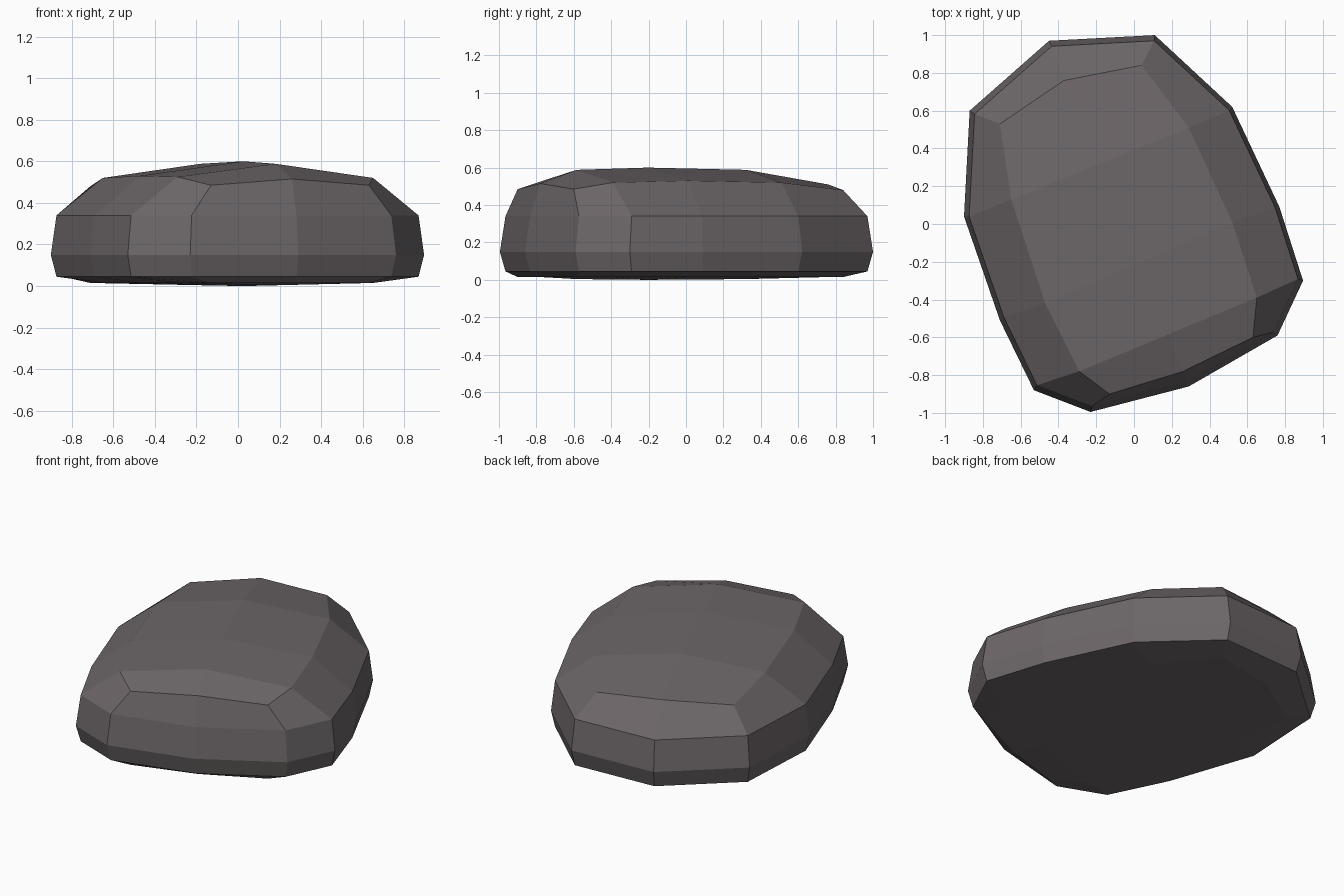
import bpy, bmesh

if "Cube" in bpy.data.objects:
    bpy.data.objects.remove(bpy.data.objects["Cube"])

# Widest outline (anticlockwise seen from below: clockwise from back left)
outline = [(-.87, .60), (-.45, .97), (.11, 1.0), (.52, .62), (.77, .09), (.895, -.30),
           (.76, -.59), (.29, -.86), (-.23, -.995), (-.53, -.88), (-.71, -.51), (-.90, .04)]
# Shoulder outline where the sides turn into the crown, with heights
shoulder = [(-.71, .53, .48), (-.37, .76, .51), (.04, .84, .48), (.29, .51, .52),
            (.52, .01, .53), (.65, -.39, .52), (.63, -.60, .485), (.26, -.78, .515),
            (-.13, -.90, .485), (-.29, -.78, .525), (-.47, -.42, .53), (-.65, .13, .52)]
N = len(outline)

bm = bmesh.new()


def ring(points):
    return [bm.verts.new(p) for p in points]


def scaled(s, z):
    return [(x * s, y * s, z) for x, y in outline]


def cap(r, z_mid, z_end):
    """Close a ring with a 2 x 4 grid of quads around three spine points."""
    spine = []
    for a, b, z in ((3, 11, z_end), (4, 10, z_mid), (5, 9, z_end)):
        m = (r[a].co + r[b].co) / 2
        spine.append(bm.verts.new((m.x, m.y, z)))
    left = [r[0], r[11], r[10], r[9], r[8]]
    mid = [r[1], *spine, r[7]]
    right = [r[2], r[3], r[4], r[5], r[6]]
    for a, b in ((left, mid), (mid, right)):
        for i in range(4):
            bm.faces.new((a[i], b[i], b[i + 1], a[i + 1]))


# Stacked rings from underside to shoulder
rings = [ring([(x, y, .015) for x, y, z in shoulder]),
         ring(scaled(.97, .045)), ring(scaled(1, .15)),
         ring(scaled(.97, .34)), ring(shoulder)]
for lo, hi in zip(rings, rings[1:]):
    for i in range(N):
        j = (i + 1) % N
        bm.faces.new((lo[i], lo[j], hi[j], hi[i]))

# Crown and underside
cap(rings[-1], .60, .588)
cap(rings[0], 0, .004)
bmesh.ops.recalc_face_normals(bm, faces=bm.faces)

mesh = bpy.data.meshes.new("boulder")
bm.to_mesh(mesh)
bm.free()
stone = bpy.data.materials.new("dark grey stone")
stone.diffuse_color = (.15, .132, .137, 1)
stone.use_nodes = True
stone.node_tree.nodes["Principled BSDF"].inputs["Base Color"].default_value = stone.diffuse_color
mesh.materials.append(stone)
bpy.context.collection.objects.link(bpy.data.objects.new("boulder", mesh))
